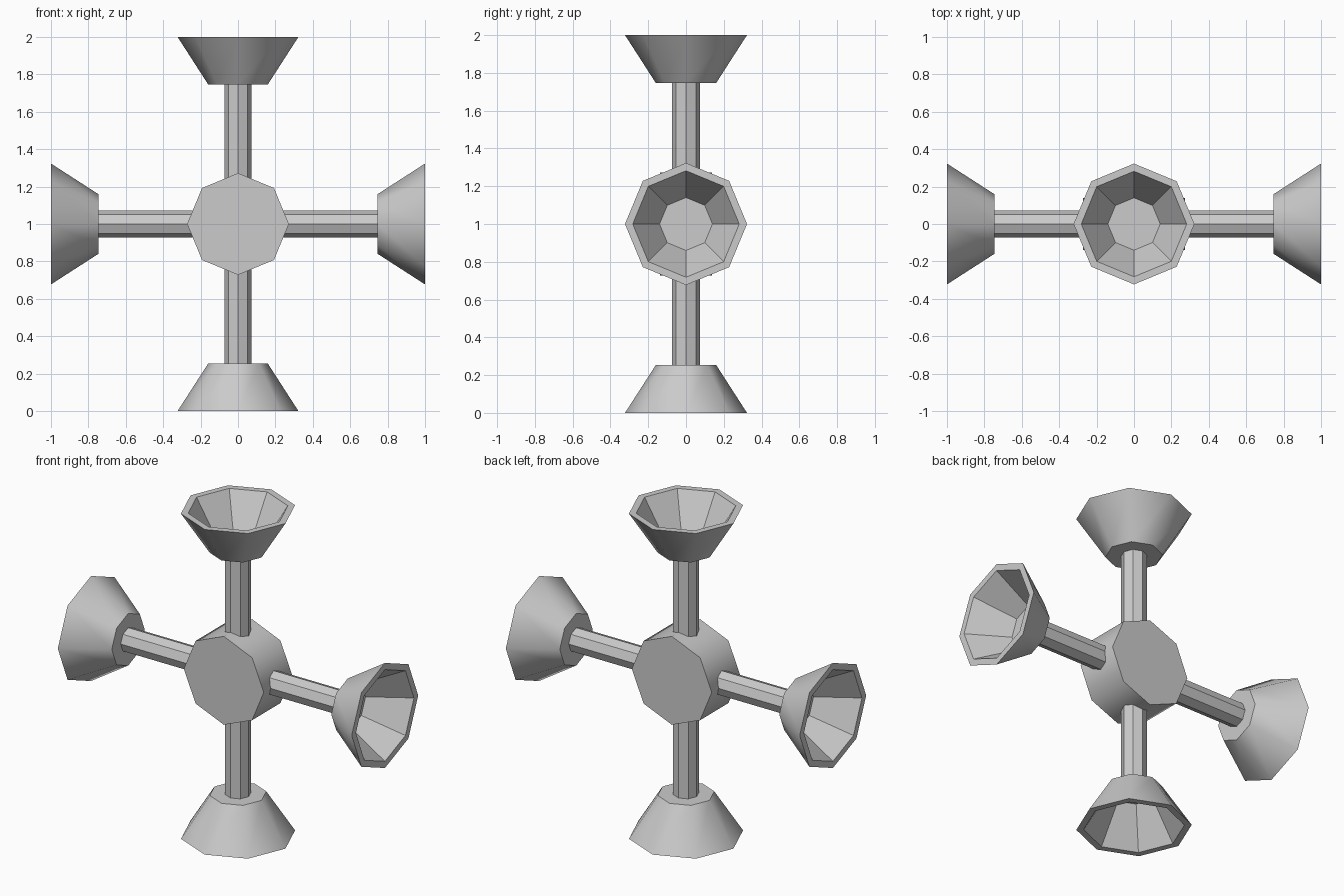
import bpy, bmesh
from math import cos, sin, pi
from mathutils import Matrix

if "Cube" in bpy.data.objects:
    bpy.data.objects.remove(bpy.data.objects["Cube"])

SIDES = 8
CENTRE = Matrix.Translation((0, 0, 1))


def lathe(name, profile, smooth_bands, matrix):
    """Eight-sided closed solid from (radius, height) rings; listed bands are smooth."""
    bm = bmesh.new()
    rings = [[bm.verts.new((r * cos(2 * pi * i / SIDES), r * sin(2 * pi * i / SIDES), h))
              for i in range(SIDES)] for r, h in profile]
    for band, (a, b) in enumerate(zip(rings, rings[1:])):
        for i in range(SIDES):
            j = (i + 1) % SIDES
            face = bm.faces.new((a[i], a[j], b[j], b[i]))
            face.smooth = band in smooth_bands
    bm.faces.new(rings[0][::-1])
    bm.faces.new(rings[-1])
    # keep the edges around each ring crisp
    for ring in rings:
        for i in range(SIDES):
            bm.edges.get((ring[i], ring[(i + 1) % SIDES])).smooth = False
    bmesh.ops.recalc_face_normals(bm, faces=bm.faces[:])
    mesh = bpy.data.meshes.new(name)
    bm.to_mesh(mesh)
    bm.free()
    obj = bpy.data.objects.new(name, mesh)
    obj.matrix_world = matrix
    bpy.context.collection.objects.link(obj)
    return obj


# Central hub, a short drum facing front and back
lathe("hub", [(0.272, -0.138), (0.272, 0.138)], {0},
      CENTRE @ Matrix.Rotation(pi / 2, 4, 'X'))

# Four arms, each a faceted rod ending in a hollow flared cup
for k, side in enumerate(("top", "right", "bottom", "left")):
    turn = CENTRE @ Matrix.Rotation(k * pi / 2, 4, 'Y')
    lathe(side + "_rod", [(0.073, 0.2), (0.073, 0.75)], set(), turn)
    lathe(side + "_cup", [(0.16, 0.747), (0.323, 1.0), (0.282, 1.0), (0.14, 0.77)],
          {0}, turn)
